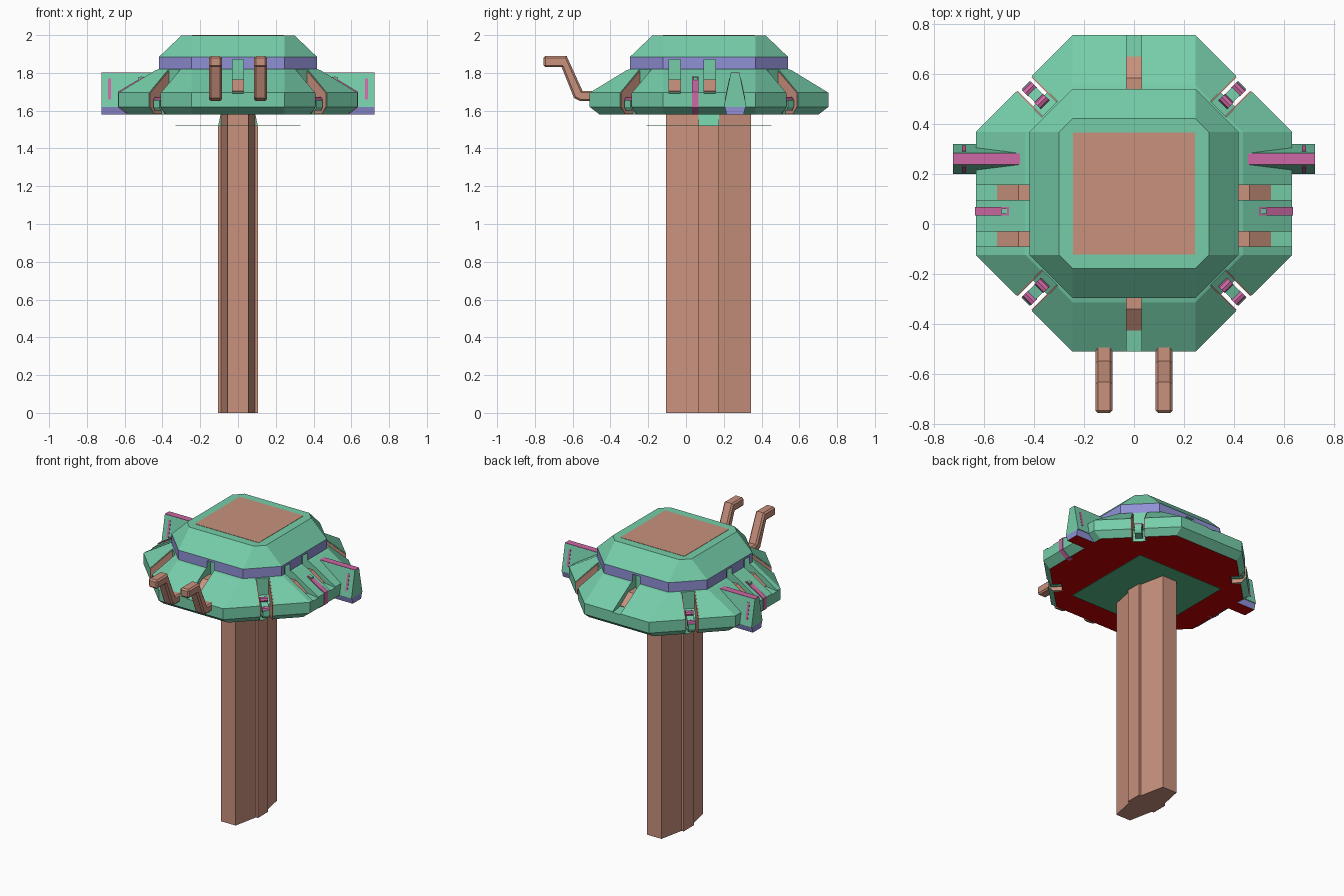
import bpy, bmesh, math
from math import pi, cos, sin

if "Cube" in bpy.data.objects:
    bpy.data.objects.remove(bpy.data.objects["Cube"])

CY = 0.122      # centre of the head in y


def material(name, rgb):
    m = bpy.data.materials.new(name)
    m.diffuse_color = (*rgb, 1)
    m.use_nodes = True
    m.node_tree.nodes["Principled BSDF"].inputs["Base Color"].default_value = m.diffuse_color
    return m


GREEN = material("mint_green", (0.18, 0.617, 0.402))
BROWN = material("clay_brown", (0.578, 0.283, 0.205))
LILAC = material("lilac", (0.283, 0.283, 0.68))
PINK = material("pink", (0.61, 0.141, 0.376))
LEAF = material("leaf_green", (0.09, 0.485, 0.242))
RED = material("red", (0.55, 0.0, 0.0))


def loft(bm, loop_a, loop_b):
    """Closed solid between two loops of equal length."""
    a = [bm.verts.new(p) for p in loop_a]
    b = [bm.verts.new(p) for p in loop_b]
    bm.faces.new(a)
    bm.faces.new(b)
    for i in range(len(a)):
        j = (i + 1) % len(a)
        bm.faces.new((a[i], a[j], b[j], b[i]))


def build(name, solids, *mats):
    bm = bmesh.new()
    for a, b in solids:
        loft(bm, a, b)
    bmesh.ops.recalc_face_normals(bm, faces=bm.faces[:])
    me = bpy.data.meshes.new(name)
    bm.to_mesh(me)
    bm.free()
    for m in mats:
        me.materials.append(m)
    ob = bpy.data.objects.new(name, me)
    bpy.context.collection.objects.link(ob)
    return ob


def at(ang, r, t, z):
    """Point at radius r, sideways offset t, around the head centre."""
    return (r * cos(ang) - t * sin(ang), CY + r * sin(ang) + t * cos(ang), z)


def radial(ang, t, w, profile):
    """Radial (r, z) profile given width w."""
    return ([at(ang, r, t - w / 2, z) for r, z in profile],
            [at(ang, r, t + w / 2, z) for r, z in profile])


def box(x0, x1, y0, y1, z0, z1):
    q = [(x0, y0), (x1, y0), (x1, y1), (x0, y1)]
    return [(x, y, z0) for x, y in q], [(x, y, z1) for x, y in q]


# ---- column: two tapered ends with a wider middle
for name, s in (("column_front", 1), ("column_back", -1)):
    sec = [(-0.055, 0.12 - s * 0.225), (0.055, 0.12 - s * 0.225),
           (0.09, 0.12 - s * 0.055), (0.09, 0.12), (-0.09, 0.12), (-0.09, 0.12 - s * 0.055)]
    build(name, [([(x, y, 0) for x, y in sec], [(x, y, 1.582) for x, y in sec])], BROWN)
build("column_core", [box(-0.105, 0.105, 0.065, 0.175, 0, 1.52)], BROWN)
low, _ = box(-0.105, 0.105, 0.065, 0.175, 1.52, 1.58)
_, top = box(-0.092, 0.092, 0.065, 0.175, 1.52, 1.58)
build("column_collar", [(low, top)], GREEN)
build("under_plate", [box(-0.33, 0.33, CY - 0.33, CY + 0.33, 1.519, 1.521)], LEAF)

# ---- octagonal head
F = 0.245


def octagon(h, z):
    pts = [(F, -h), (h, -F), (h, F), (F, h), (-F, h), (-h, F), (-h, -F), (-F, -h)]
    return [(x, y + CY, z) for x, y in pts]


rings = [(0.58, 1.58), (0.632, 1.62), (0.632, 1.695), (0.435, 1.815),
         (0.418, 1.82), (0.418, 1.885), (0.30, 1.998)]
bm = bmesh.new()
loops = [[bm.verts.new(p) for p in octagon(h, z)] for h, z in rings]
bm.faces.new(loops[0][::-1]).material_index = 2
bm.faces.new(loops[-1])
for k in range(len(loops) - 1):
    for i in range(8):
        j = (i + 1) % 8
        f = bm.faces.new((loops[k][i], loops[k][j], loops[k + 1][j], loops[k + 1][i]))
        f.material_index = 1 if k == 4 else 0
bmesh.ops.recalc_face_normals(bm, faces=bm.faces[:])
me = bpy.data.meshes.new("head")
bm.to_mesh(me)
bm.free()
for m in (GREEN, LILAC, RED):
    me.materials.append(m)
head = bpy.data.objects.new("head", me)
bpy.context.collection.objects.link(head)

# ---- channels in the flat sides and slots in the diagonals
channels = [(pi / 2, 0), (-pi / 2, 0), (0, 0.003), (pi, -0.003), (0, -0.182), (pi, 0.182)]
diagonals = [pi / 4 + k * pi / 2 for k in range(4)]
chan = [(0.38, 1.87), (0.38, 1.76), (0.46, 1.76), (0.545, 1.70), (0.67, 1.685), (0.67, 1.87)]
slot = [(0.476, 1.85), (0.476, 1.70), (0.53, 1.66), (0.53, 1.55), (0.67, 1.55), (0.67, 1.85)]
cutter = build("slot_cutter",
               [radial(a, t, 0.06, chan) for a, t in channels] +
               [radial(a, 0, 0.09, slot) for a in diagonals])
cutter.hide_render = True
mod = head.modifiers.new("slots", 'BOOLEAN')
mod.operation = 'DIFFERENCE'
mod.solver = 'EXACT'
mod.object = cutter
bpy.context.view_layer.objects.active = head
bpy.ops.object.modifier_apply(modifier="slots")
bpy.data.objects.remove(cutter)

# brown channel floors
floor = [(0.385, 1.758), (0.46, 1.758), (0.545, 1.698), (0.548, 1.704), (0.462, 1.766), (0.385, 1.766)]
build("channel_floors", [radial(a, t, 0.0598, floor) for a, t in channels], BROWN)

# brown slot walls, green hinge blocks and pink pins
wall = [(0.478, 1.81), (0.478, 1.703), (0.532, 1.66), (0.532, 1.582),
        (0.588, 1.582), (0.618, 1.62), (0.618, 1.694)]
build("slot_walls", [radial(a, t, 0.006, wall) for a in diagonals for t in (-0.042, 0.042)], BROWN)
block = [(0.50, 1.60), (0.60, 1.60), (0.612, 1.62), (0.612, 1.655), (0.50, 1.69)]
build("hinge_blocks", [radial(a, 0, 0.045, block) for a in diagonals], GREEN)
pins = []
for a in diagonals:
    for r, z in ((0.52, 1.69), (0.59, 1.655)):
        circle = [(r + 0.018 * cos(k * pi / 4), z + 0.018 * sin(k * pi / 4)) for k in range(8)]
        pins.append(radial(a, 0, 0.05, circle))
build("hinge_pins", pins, PINK)

# ---- roof panel
build("roof_panel", [box(-0.243, 0.243, CY - 0.243, CY + 0.243, 1.996, 2.0)], BROWN)

# ---- both sides: fin with strip, slit and foot, plus a pink rail
for side, ang, s in (("right", 0, 1), ("left", pi, -1)):
    t0 = s * 0.138

    def section(r, pts):
        return [at(ang, r, t0 + t, z) for t, z in pts]

    trap = [(-0.06, 1.62), (0.06, 1.62), (0.023, 1.80), (-0.023, 1.80)]
    build(side + "_fin", [(section(0.45, trap), section(0.722, trap))], GREEN)
    build(side + "_fin_strip", [radial(ang, t0, 0.045,
          [(0.45, 1.797), (0.722, 1.797), (0.722, 1.803), (0.45, 1.803)])], PINK)
    slit = [[at(ang, r, t0 + t, z) for r, t in
             ((0.672, -h), (0.687, -h), (0.687, h), (0.672, h))]
            for z, h in ((1.66, 0.0545), (1.77, 0.0315))]
    build(side + "_fin_slit", [slit], PINK)
    foot = [(-0.045, 1.58), (0.045, 1.58), (0.055, 1.62), (-0.055, 1.62)]
    ob = build(side + "_fin_foot", [(section(0.57, foot), section(0.722, foot))], LILAC, RED)
    for p in ob.data.polygons:
        p.material_index = 1 if p.normal.z < -0.9 else 0
    rail = [(0.50, 1.70), (0.50, 1.781), (0.636, 1.70), (0.636, 1.618), (0.585, 1.58), (0.55, 1.58)]
    build(side + "_rail", [radial(ang, -s * 0.072, 0.034, rail)], PINK)
    build(side + "_rail_stud", [radial(ang, -s * 0.072, 0.022,
          [(0.508, 1.74), (0.53, 1.74), (0.53, 1.775), (0.508, 1.782)])], GREEN)

# ---- front hooks
hook = [(-0.755, 1.89), (-0.632, 1.89), (-0.548, 1.705), (-0.47, 1.705),
        (-0.47, 1.65), (-0.56, 1.65), (-0.593, 1.667), (-0.658, 1.83), (-0.755, 1.83)]
for side, s in (("right", 1), ("left", -1)):
    ob = build(side + "_hook", [([(s * 0.12 - 0.034, y, z) for y, z in hook],
                                 [(s * 0.12 + 0.034, y, z) for y, z in hook])], BROWN)
    b = ob.modifiers.new("bevel", 'BEVEL')
    b.width = 0.01
    b.segments = 1
    b.angle_limit = math.radians(75)
